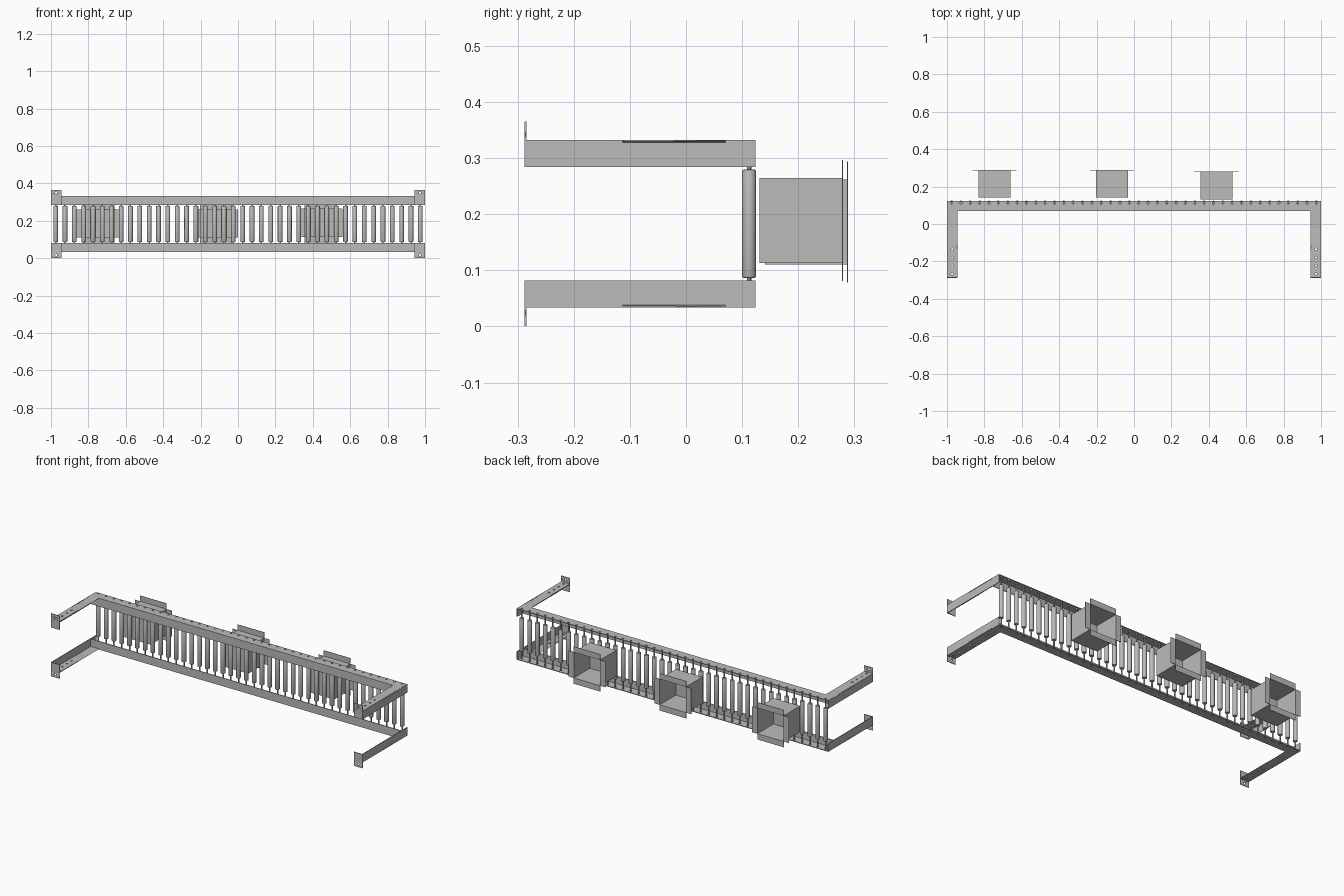
import bpy, bmesh, math
from mathutils import Vector

cube = bpy.data.objects.get("Cube")
if cube:
    bpy.data.objects.remove(cube, do_unlink=True)

steel = bpy.data.materials.new("plain grey")
steel.use_nodes = True
GREY = (0.5, 0.5, 0.5, 1)
steel.diffuse_color = GREY
steel.node_tree.nodes["Principled BSDF"].inputs["Base Color"].default_value = GREY

MID = 0.183      # height of the mirror plane between upper and lower frame
T = 0.004        # sheet thickness
X, Y, Z = Vector((1, 0, 0)), Vector((0, 1, 0)), Vector((0, 0, 1))


def panel(bm, origin, u, v, length, width):
    """Plain rectangle spanned by u and v."""
    o = Vector(origin)
    a, b = u * length, v * width
    bm.faces.new([bm.verts.new(p) for p in (o, o + a, o + a + b, o + b)])


def drilled(bm, origin, u, v, length, width, count, hole_v, r=0.006):
    """Strip of cells, each with a round hole."""
    step = length / count
    for i in range(count):
        o = Vector(origin) + u * (i * step)
        c = o + u * (step / 2) + v * hole_v
        outer, inner = [], []
        for k in range(8):
            ang = k * math.pi / 4
            cu, cv = math.cos(ang), math.sin(ang)
            pu = step / 2 * (1 + (round(cu * 1.4)))
            pv = hole_v if k % 4 == 0 else (width if cv > 0 else 0)
            outer.append(bm.verts.new(o + u * pu + v * pv))
            inner.append(bm.verts.new(c + (u * cu + v * cv) * r))
        for k in range(8):
            n = (k + 1) % 8
            bm.faces.new((outer[k], outer[n], inner[n], inner[k]))


def finish(bm, name, z=0.0, thickness=0.0, mirror=None):
    bmesh.ops.remove_doubles(bm, verts=bm.verts, dist=0.0001)
    bmesh.ops.recalc_face_normals(bm, faces=bm.faces)
    mesh = bpy.data.meshes.new(name)
    bm.to_mesh(mesh)
    bm.free()
    mesh.materials.append(steel)
    ob = bpy.data.objects.new(name, mesh)
    ob.location.z = z
    bpy.context.collection.objects.link(ob)
    if thickness:
        mod = ob.modifiers.new("sheet", 'SOLIDIFY')
        mod.thickness, mod.offset = thickness, 0
    if mirror:
        mod = ob.modifiers.new("mirror", 'MIRROR')
        mod.use_axis = mirror
        mod.use_mirror_merge = False
    return ob


# Long angle rails: drilled web and front flange
top, low = 0.149 - T / 2, 0.101
bm = bmesh.new()
drilled(bm, (-1, 0.07, top), X, Y, 2, 0.054, 40, 0.0425)
finish(bm, "rail_webs", MID, T, (False, False, True))
bm = bmesh.new()
panel(bm, (-1, 0.072, low), X, Z, 2, 0.048)
finish(bm, "rail_front_flanges", MID, T, (False, False, True))

# Mounting arms at the four corners
four = (True, False, True)
bm = bmesh.new()
drilled(bm, (0.945, -0.288, top), Y, X, 0.175, 0.055, 4, 0.0275)
panel(bm, (0.945, -0.113, top), Y, X, 0.183, 0.055)
finish(bm, "arm_webs", MID, T, four)
bm = bmesh.new()
panel(bm, (1 - T / 2, -0.288, low), Y, Z, 0.412, 0.048)
finish(bm, "arm_side_flanges", MID, T, four)
bm = bmesh.new()
panel(bm, (0.945, -0.286, low), Z, X, 0.05, 0.055)
drilled(bm, (0.945, -0.286, low + 0.05), Z, X, 0.031, 0.055, 1, 0.0275)
finish(bm, "arm_end_plates", MID, T, four)


def lathe(bm, x, y, profile, sides):
    """Closed turned shape about a vertical axis."""
    rings = []
    for r, z in profile:
        rings.append([bm.verts.new((x + r * math.cos(k * math.tau / sides),
                                    y + r * math.sin(k * math.tau / sides), z))
                      for k in range(sides)])
    for a, b in zip(rings, rings[1:]):
        for k in range(sides):
            n = (k + 1) % sides
            bm.faces.new((a[k], a[n], b[n], b[k]))
    bm.faces.new(rings[0][::-1])
    bm.faces.new(rings[-1])


# Vertical rollers with thin axles
rollers, axles = bmesh.new(), bmesh.new()
R, H, B = 0.0125, 0.0965, 0.003
half = [(R - B, H), (R - B * 0.3, H - B * 0.3), (R, H - B)]
profile = [(r, -z) for r, z in half] + half[::-1]
for i in range(40):
    x = -0.975 + i * 0.05
    lathe(rollers, x, 0.1125, profile, 16)
    lathe(axles, x, 0.1125, [(0.004, -0.145), (0.004, 0.145)], 8)
for ob in (finish(rollers, "rollers", MID), finish(axles, "roller_axles", MID)):
    bpy.ops.object.select_all(action='DESELECT')
    ob.select_set(True)
    bpy.context.view_layer.objects.active = ob
    bpy.ops.object.shade_smooth_by_angle()


# Open cartons with four flaps folded outward at the back
def carton(name, x, y, z):
    w, d, h, flap = 0.17, 0.147, 0.15, 0.033
    bm = bmesh.new()
    panel(bm, (x - w / 2, y, z), X, Z, w, h)
    for side in (-1, 1):
        px = x + side * w / 2
        pz = z + (h if side > 0 else 0)
        panel(bm, (px, y, z), Y, Z, d, h)
        panel(bm, (x - w / 2, y, pz), X, Y, w, d)
        panel(bm, (px, y + d, z), X * side, Z, flap, h)
        panel(bm, (x - w / 2, y + d, pz), X, Z * side, w, flap)
    finish(bm, name, 0, 0.002)


carton("carton_right", -0.745, 0.141, 0.111)
carton("carton_middle", -0.118, 0.141, 0.111)
carton("carton_left", 0.44, 0.132, 0.114)
